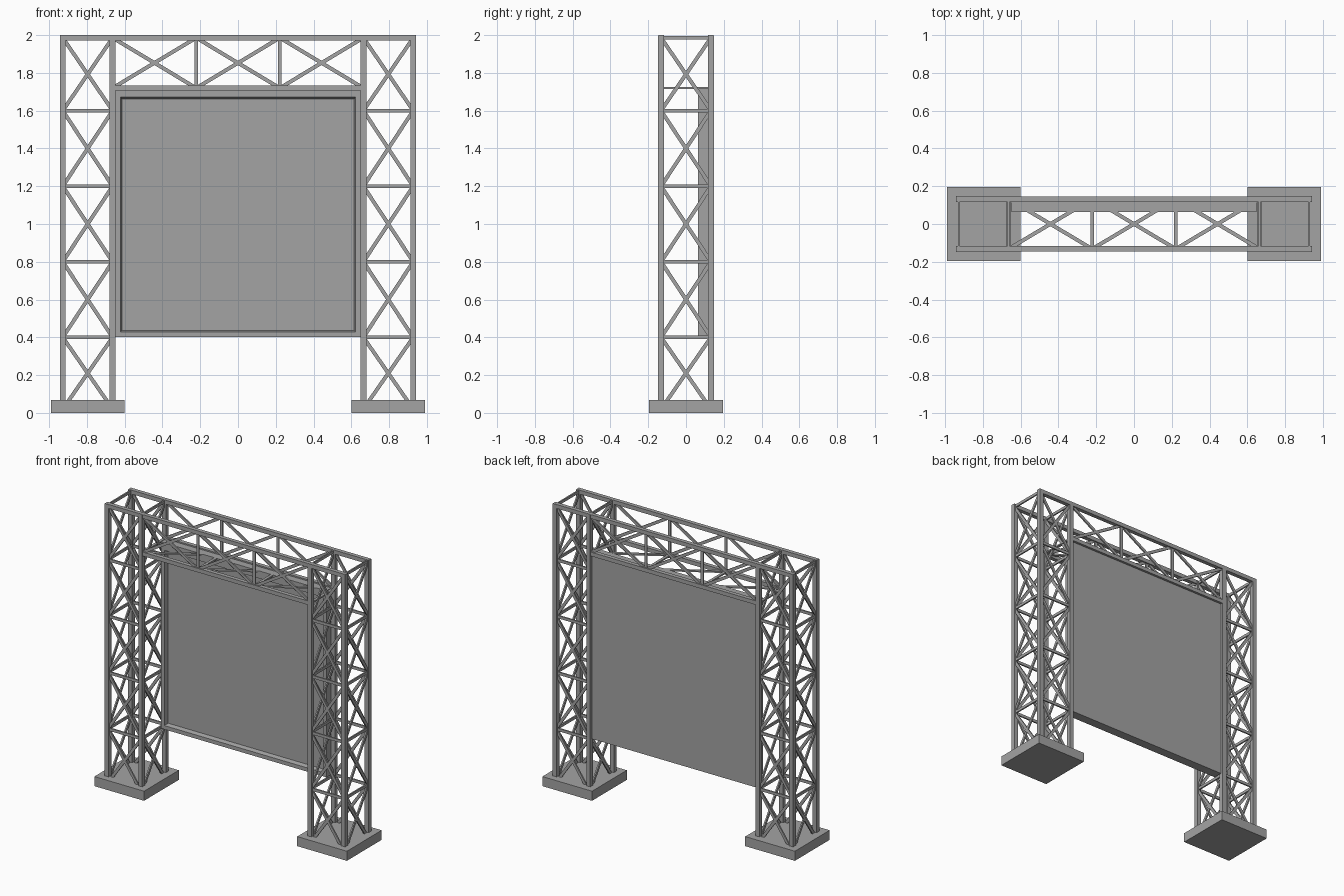
import bpy, bmesh
from mathutils import Vector, Matrix

old = bpy.data.objects.get("Cube")
if old:
    bpy.data.objects.remove(old, do_unlink=True)

steel = bpy.data.materials.new("grey steel")
steel.use_nodes = True
GREY = (0.37, 0.37, 0.37, 1)
steel.diffuse_color = GREY
steel.node_tree.nodes["Principled BSDF"].inputs["Base Color"].default_value = GREY

X, Y, Z = Vector((1, 0, 0)), Vector((0, 1, 0)), Vector((0, 0, 1))
HALF = 0.132          # half spacing of the tower posts
TOWER = 0.796         # tower centre
INNER = TOWER - HALF  # inner post line
TUBE = 0.029          # posts and chords
TOP, LOW = 1.986, 1.72  # chord heights


def box(bm, lo, hi):
    lo, hi = Vector(lo), Vector(hi)
    m = Matrix.Translation((lo + hi) / 2) @ Matrix.Diagonal((*(hi - lo), 1))
    return bmesh.ops.create_cube(bm, size=1, matrix=m)["verts"]


def bar(bm, a, b, normal, width=0.02, thick=0.01):
    """Flat bar from a to b, lying in the plane with the given normal."""
    a, b = Vector(a), Vector(b)
    along = (b - a).normalized()
    side = normal.cross(along)
    rot = Matrix((along, side, normal)).transposed().to_4x4()
    size = Matrix.Diagonal(((b - a).length, width, thick, 1))
    bmesh.ops.create_cube(bm, size=1, matrix=Matrix.Translation((a + b) / 2) @ rot @ size)


def cross(bm, corner, u, v, normal):
    """Two diagonal bars across the panel spanned by u and v."""
    bar(bm, corner, corner + u + v, normal)
    bar(bm, corner + u, corner + v, normal)


def finish(bm, name):
    bmesh.ops.recalc_face_normals(bm, faces=bm.faces)
    mesh = bpy.data.meshes.new(name)
    bm.to_mesh(mesh)
    bm.free()
    mesh.materials.append(steel)
    obj = bpy.data.objects.new(name, mesh)
    bpy.context.collection.objects.link(obj)


# Towers: base slab, four posts, rungs and cross bracing on all faces
for s, label in ((1, "left"), (-1, "right")):
    cx = s * TOWER
    bm = bmesh.new()
    box(bm, (cx - 0.195, -0.195, 0), (cx + 0.195, 0.195, 0.068))
    finish(bm, label + "_base")

    bm = bmesh.new()
    for px in (cx - HALF, cx + HALF):
        for py in (-HALF, HALF):
            bar(bm, (px, py, 0.03), (px, py, 1.998), Y, TUBE + 0.002, TUBE + 0.002)
    finish(bm, label + "_tower_posts")

    bm = bmesh.new()
    levels = [0.02, 0.4, 0.8, 1.2, 1.6, TOP]
    for k in (-1, 1):
        faces = ((Vector((cx - HALF, k * HALF, 0)), X, Y),
                 (Vector((cx + k * HALF, -HALF, 0)), Y, X))
        for origin, across, normal in faces:
            u = across * 2 * HALF
            for z0, z1 in zip(levels, levels[1:]):
                cross(bm, origin + Z * z0, u, Z * (z1 - z0), normal)
                bar(bm, origin + Z * z1, origin + Z * z1 + u, normal)
    finish(bm, label + "_tower_bracing")

# Overhead truss chords
bm = bmesh.new()
for y in (-HALF, HALF):
    bar(bm, (-0.943, y, TOP), (0.943, y, TOP), Z, TUBE, 0.028)
    bar(bm, (-INNER, y, LOW), (INNER, y, LOW), Z, TUBE, 0.028)
finish(bm, "truss_chords")

# Truss bracing: front, back and underside, three bays each
bm = bmesh.new()
bay = 2 * INNER / 3
for i in range(4):
    x = -INNER + i * bay
    for y in (-HALF, HALF):
        bar(bm, (x, y, LOW), (x, y, TOP), Y)
        if i < 3:
            cross(bm, Vector((x, y, LOW)), X * bay, Z * (TOP - LOW), Y)
    bar(bm, (x, -HALF, LOW), (x, HALF, LOW), Z)
    if i < 3:
        cross(bm, Vector((x, -HALF, LOW)), X * bay, Y * 2 * HALF, Z)
finish(bm, "truss_bracing")

# Screen: slab with a bevelled recess in its front
bm = bmesh.new()
box(bm, (-0.649, 0.064, 0.402), (0.649, 0.13, 1.725))
bmesh.ops.recalc_face_normals(bm, faces=bm.faces)
front = min(bm.faces, key=lambda f: f.calc_center_median().y)
bmesh.ops.inset_region(bm, faces=[front], thickness=0.038)
bmesh.ops.inset_region(bm, faces=[front], thickness=0.011, depth=-0.03)
# Drop the upper rim edge to sit clear of the truss chord
for v in front.verts:
    for e in v.link_edges:
        o = e.other_vert(v)
        if o not in front.verts[:] and o.co.z > 1:
            o.co.z = 1.672
    if v.co.z > 1:
        v.co.z = 1.661
finish(bm, "screen_panel")
